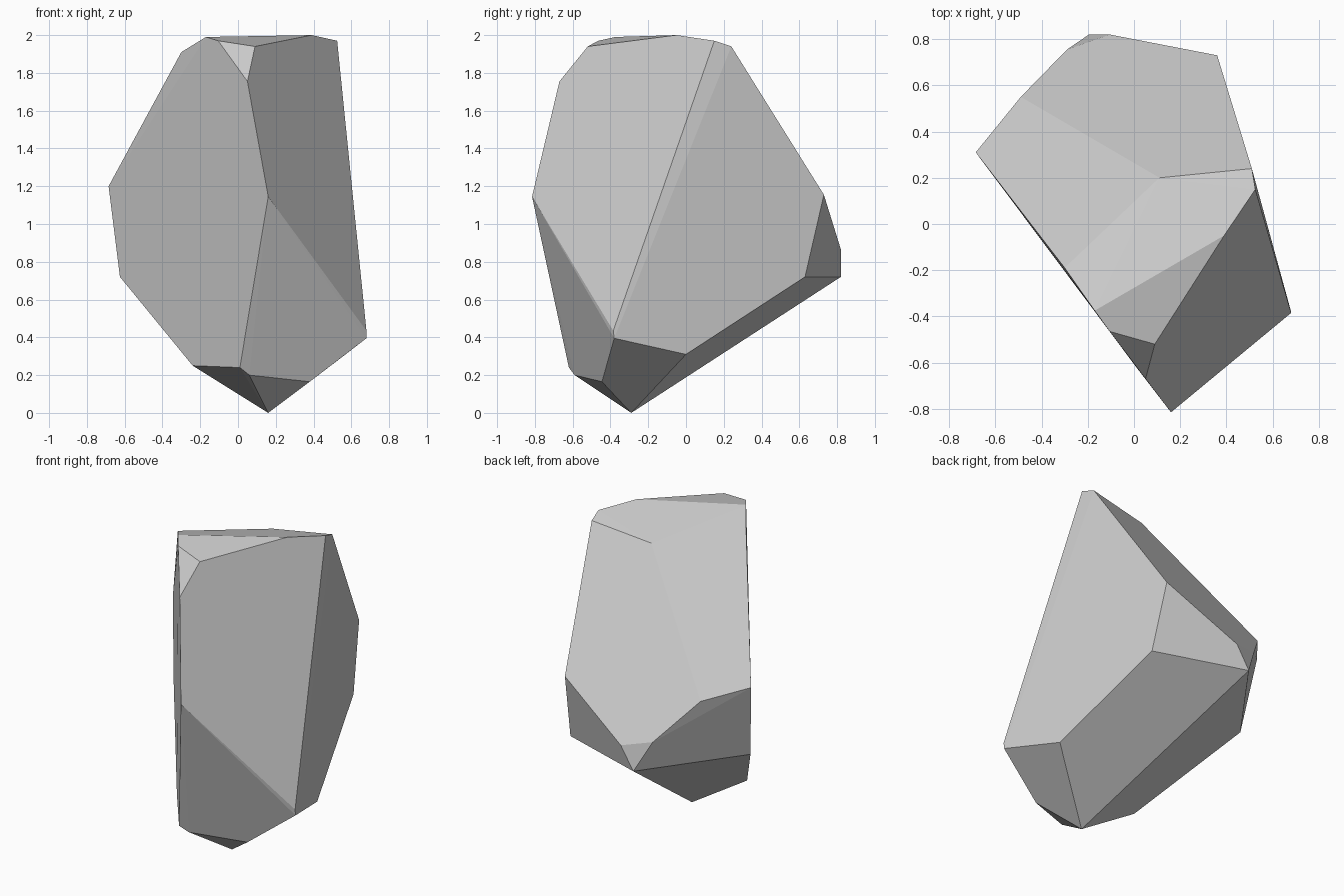
import bpy, bmesh, math

# Corner points of the faceted boulder; the hull gives its flat cut faces
corners = [
    # crown
    (0.39, -0.05, 2.0), (0.525, 0.15, 1.97), (0.51, 0.24, 1.94), (0.11, 0.20, 1.885),
    (-0.30, -0.19, 1.91), (-0.17, -0.375, 1.99), (-0.105, -0.465, 1.97),
    (0.09, -0.52, 1.94), (0.05, -0.67, 1.755),
    # waist
    (0.16, -0.815, 1.145), (0.36, 0.73, 1.155), (-0.685, 0.31, 1.20), (-0.49, 0.55, 1.15),
    (-0.29, 0.755, 0.91), (-0.105, 0.82, 0.865), (-0.195, 0.82, 0.72),
    # underside
    (0.39, 0.63, 0.72), (0.57, 0.0, 0.31), (0.68, -0.385, 0.435), (0.68, -0.38, 0.395),
    (-0.625, 0.23, 0.72), (-0.24, -0.285, 0.25), (0.01, -0.62, 0.24),
    (0.06, -0.59, 0.20), (0.38, -0.445, 0.165), (0.16, -0.29, 0.0),
]

bm = bmesh.new()
for co in corners:
    bm.verts.new(co)
hull = bmesh.ops.convex_hull(bm, input=bm.verts[:])
loose = {g for g in hull["geom_interior"] + hull["geom_unused"]
         if isinstance(g, bmesh.types.BMVert)}
bmesh.ops.delete(bm, geom=list(loose), context='VERTS')

# Merge coplanar triangles into clean facets
bmesh.ops.dissolve_limit(bm, angle_limit=math.radians(2), verts=bm.verts[:], edges=bm.edges[:])
bmesh.ops.recalc_face_normals(bm, faces=bm.faces[:])

mesh = bpy.data.meshes.new("boulder")
bm.to_mesh(mesh)
bm.free()
bpy.context.collection.objects.link(bpy.data.objects.new("boulder", mesh))
